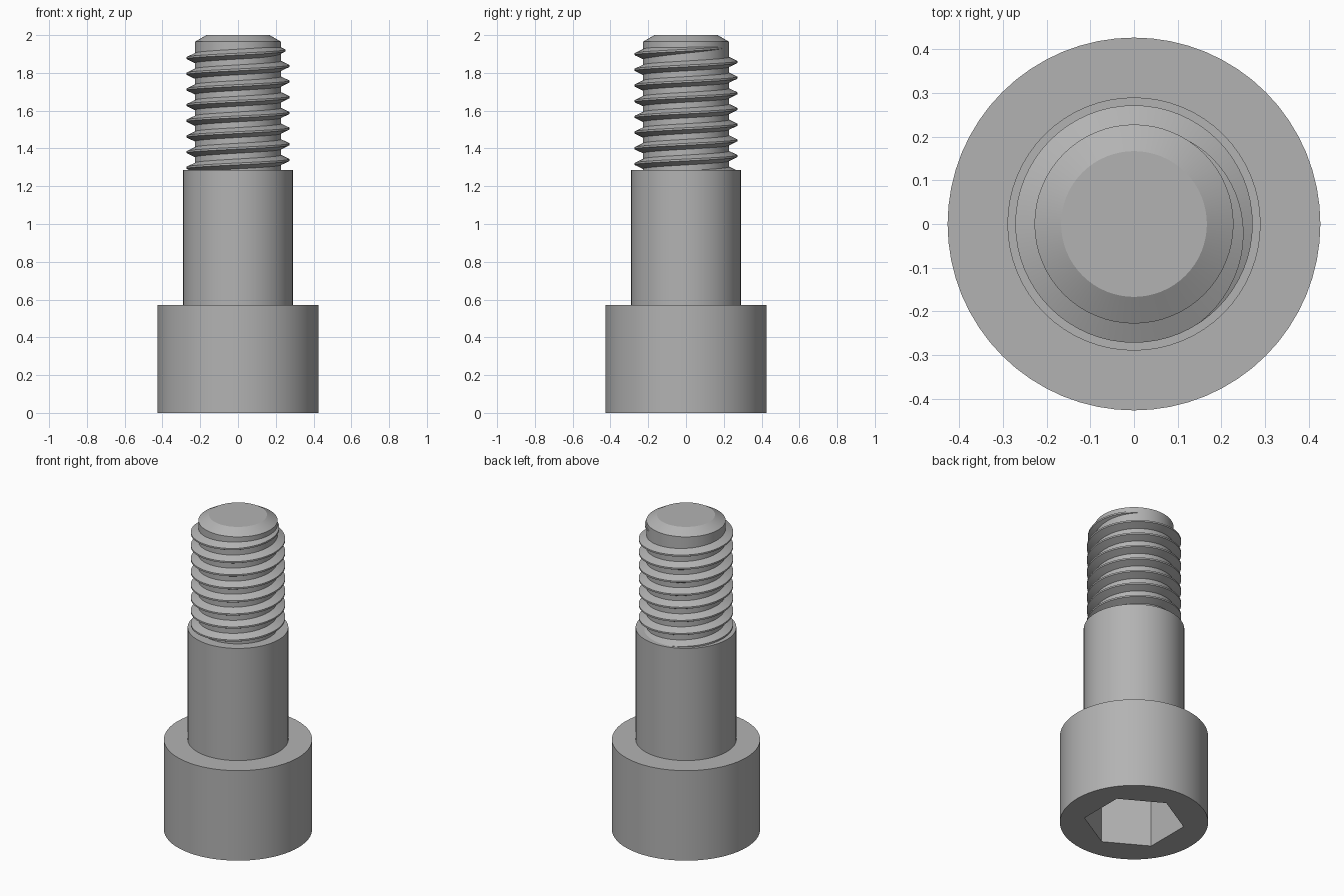
import bpy, bmesh
from math import cos, sin, pi, tau, radians

if "Cube" in bpy.data.objects:
    bpy.data.objects.remove(bpy.data.objects["Cube"], do_unlink=True)

SEGMENTS = 64
PITCH = 0.083
ROOT, CREST = 0.228, 0.272

steel = bpy.data.materials.new("grey steel")
steel.use_nodes = True
grey = (0.45, 0.45, 0.45, 1)
steel.diffuse_color = grey
steel.node_tree.nodes["Principled BSDF"].inputs["Base Color"].default_value = grey


def finish(bm, name, smooth=True):
    bmesh.ops.recalc_face_normals(bm, faces=bm.faces)
    mesh = bpy.data.meshes.new(name)
    bm.to_mesh(mesh)
    bm.free()
    obj = bpy.data.objects.new(name, mesh)
    bpy.context.collection.objects.link(obj)
    mesh.materials.append(steel)
    if smooth:
        bpy.ops.object.select_all(action="DESELECT")
        obj.select_set(True)
        bpy.context.view_layer.objects.active = obj
        bpy.ops.object.shade_smooth_by_angle(angle=radians(25))
    return obj


def skin(bm, rings):
    """Bridge closed rings of points and cap both ends."""
    loops = [[bm.verts.new(p) for p in ring] for ring in rings]
    n = len(loops[0])
    for a, b in zip(loops, loops[1:]):
        for i in range(n):
            j = (i + 1) % n
            bm.faces.new((a[i], a[j], b[j], b[i]))
    bm.faces.new(loops[0])
    bm.faces.new(loops[-1])


def turned(name, profile, sides=SEGMENTS, turn=0.0, smooth=True):
    """Solid of revolution from (radius, height) pairs."""
    bm = bmesh.new()
    skin(bm, [[(r * cos(turn + tau * i / sides), r * sin(turn + tau * i / sides), z)
               for i in range(sides)] for r, z in profile])
    return finish(bm, name, smooth)


# Head with a hexagonal socket in its underside
head = turned("head", [(0.427, 0), (0.427, 0.572)])
cutter = turned("socket_cutter", [(0.29, -0.1), (0.29, 0.36)], 6, pi / 6, False)
cutter.hide_render = True
cutter.hide_viewport = True
cut = head.modifiers.new("socket", "BOOLEAN")
cut.operation = "DIFFERENCE"
cut.solver = "EXACT"
cut.object = cutter
bpy.context.view_layer.objects.active = head
bpy.ops.object.modifier_apply(modifier=cut.name)
bpy.data.objects.remove(cutter, do_unlink=True)

# Plain shoulder and chamfered threaded core
turned("shoulder", [(0.29, 0.572), (0.29, 1.285)])
turned("core", [(ROOT, 1.285), (ROOT, 1.965), (0.167, 2.0)])

# Right-handed ridge, fading into the core at its upper end
SECTION = [(ROOT - 0.01, -0.031), (CREST, -0.005), (CREST, 0.005), (ROOT - 0.01, 0.031)]
bm = bmesh.new()
rings = []
first, last = -8 * SEGMENTS, round(SEGMENTS * 60 / 360)
for k in range(first, last + 1):
    a = tau * k / SEGMENTS
    fade = max(0.0, (a + radians(57)) / radians(117))
    sink = fade * (CREST - ROOT + 0.001)
    z = 1.92 + PITCH * a / tau
    rings.append([((r - sink) * cos(a), (r - sink) * sin(a), z + dz) for r, dz in SECTION])
skin(bm, rings)
finish(bm, "thread")
